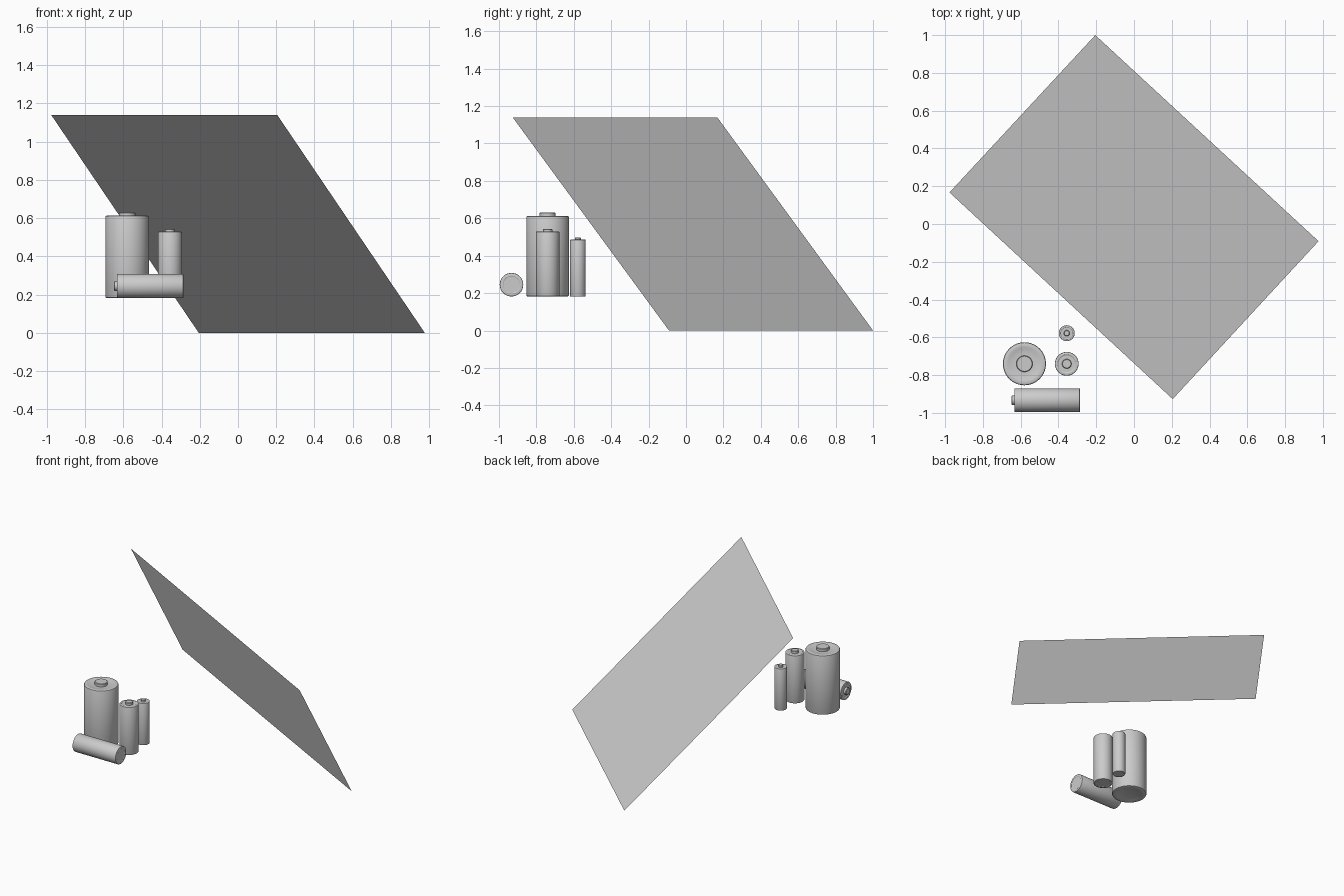
import bpy, bmesh
from math import cos, sin, pi
from mathutils import Matrix

if "Cube" in bpy.data.objects:
    bpy.data.objects.remove(bpy.data.objects["Cube"])

SEG = 40


def battery(name, loc, r, h, nub_r, nub_h, rot=Matrix()):
    """Lathe a battery from a profile; origin at the centre of its base."""
    e = r * 0.07
    d = min(0.004, r * 0.05)
    profile = [
        (r * 0.70, d * 0.5), (r * 0.74, 0),                  # base contact disc
        (r - e, 0), (r - e * 0.3, e * 0.3), (r, e),          # lower rim
        (r, h - e), (r - e * 0.3, h - e * 0.3), (r - e, h),  # upper rim
        (r * 0.78, h), (r * 0.70, h - d),                    # shallow top step
        (nub_r, h - d), (nub_r, h + nub_h - 0.003),
        (nub_r - 0.003, h + nub_h),                          # terminal
        (nub_r * 0.55, h + nub_h),
    ]
    bm = bmesh.new()
    rings = [[bm.verts.new((pr * cos(2 * pi * i / SEG), pr * sin(2 * pi * i / SEG), z))
              for i in range(SEG)] for pr, z in profile]
    for a, b in zip(rings, rings[1:]):
        for i in range(SEG):
            j = (i + 1) % SEG
            bm.faces.new((a[i], a[j], b[j], b[i]))
    bm.faces.new(rings[0][::-1])
    bm.faces.new(rings[-1])
    mesh = bpy.data.meshes.new(name)
    bm.to_mesh(mesh)
    bm.free()
    ob = bpy.data.objects.new(name, mesh)
    bpy.context.collection.objects.link(ob)
    ob.matrix_world = Matrix.Translation(loc) @ rot
    bpy.ops.object.select_all(action='DESELECT')
    ob.select_set(True)
    bpy.context.view_layer.objects.active = ob
    bpy.ops.object.shade_smooth_by_angle(angle=0.5)
    return ob


# Standing cells: large, medium, small
battery("large_battery", (-0.58, -0.74, 0.182), 0.114, 0.431, 0.043, 0.017)
battery("medium_battery", (-0.356, -0.74, 0.182), 0.063, 0.347, 0.025, 0.015)
battery("small_battery", (-0.356, -0.578, 0.182), 0.042, 0.304, 0.016, 0.012)

# Medium cell lying on its side, terminal towards -x
battery("lying_battery", (-0.286, -0.933, 0.245), 0.063, 0.347, 0.025, 0.015,
        Matrix.Rotation(-pi / 2, 4, 'Y'))

# Tilted square light panel
mesh = bpy.data.meshes.new("light_panel")
mesh.from_pydata([(-0.977, 0.167, 1.14), (0.205, -0.927, 1.14),
                  (0.977, -0.091, 0), (-0.205, 1.0, 0)], [], [(0, 1, 2, 3)])
panel = bpy.data.objects.new("light_panel", mesh)
bpy.context.collection.objects.link(panel)
